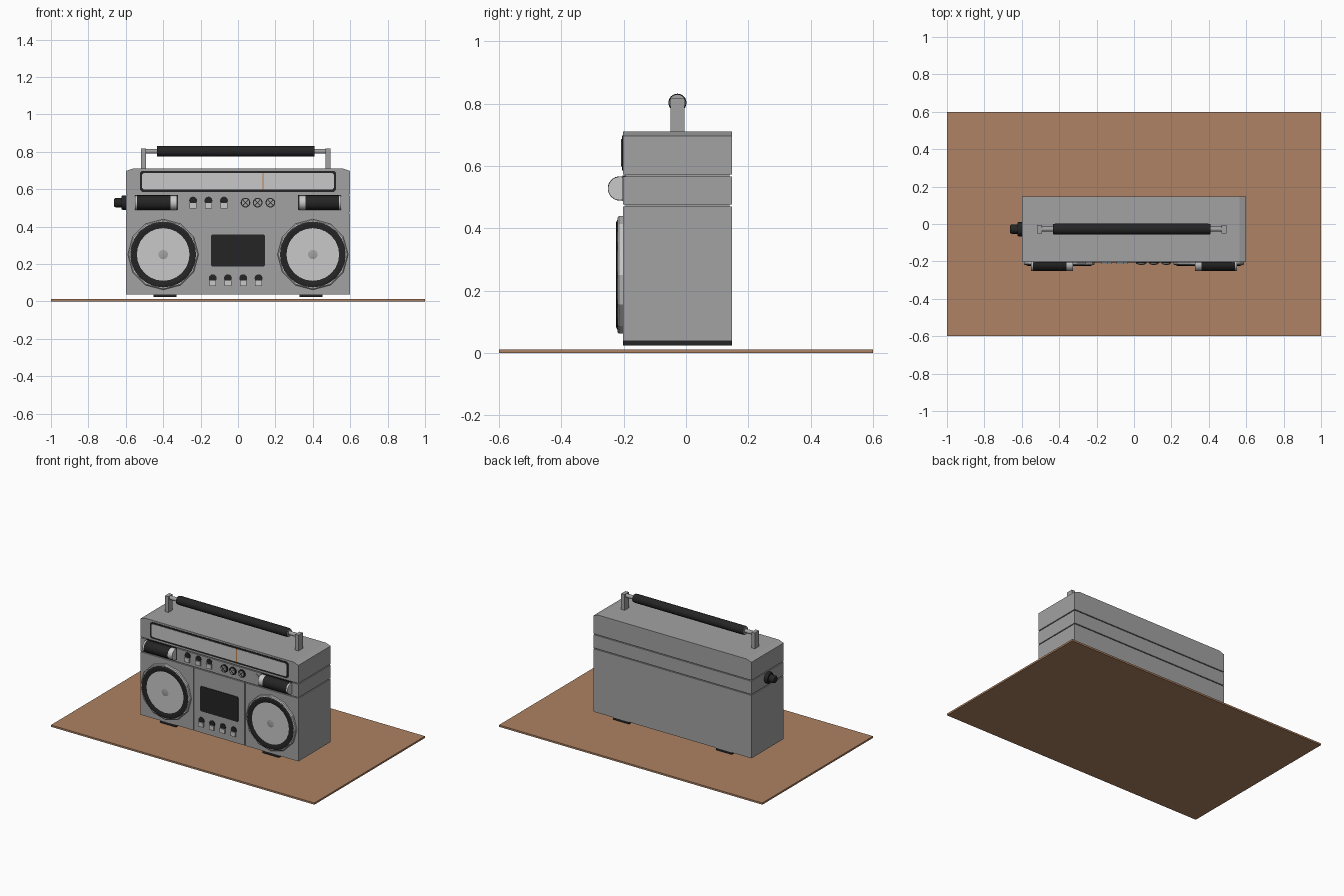
import bpy, bmesh, math
from mathutils import Vector

if "Cube" in bpy.data.objects:
    bpy.data.objects.remove(bpy.data.objects["Cube"])


def material(name, r, g, b):
    m = bpy.data.materials.new(name)
    m.diffuse_color = (r, g, b, 1)
    m.use_nodes = True
    m.node_tree.nodes["Principled BSDF"].inputs["Base Color"].default_value = m.diffuse_color
    return m


GREY = material("body grey", 0.36, 0.36, 0.36)
LIGHT = material("light grey", 0.58, 0.58, 0.58)
BLACK = material("black", 0.018, 0.018, 0.018)
WOOD = material("brown", 0.42, 0.225, 0.125)
ORANGE = material("orange", 0.5, 0.2, 0.06)

# place(u, v, h): 2D point plus height along an axis
PLACE = {
    "x": lambda u, v, h: Vector((h, u, v)),
    "y": lambda u, v, h: Vector((u, h, v)),
    "z": lambda u, v, h: Vector((u, v, h)),
}


def finish(name, bm, mat, smooth=False):
    bmesh.ops.recalc_face_normals(bm, faces=bm.faces)
    me = bpy.data.meshes.new(name)
    bm.to_mesh(me)
    bm.free()
    ob = bpy.data.objects.new(name, me)
    bpy.context.collection.objects.link(ob)
    me.materials.append(mat)
    if smooth:
        bpy.ops.object.select_all(action="DESELECT")
        ob.select_set(True)
        bpy.context.view_layer.objects.active = ob
        bpy.ops.object.shade_smooth_by_angle(angle=math.radians(35))
    return ob


def prism(name, pts, axis, a, b, mat):
    """Extrude a 2D outline along an axis from a to b."""
    bm = bmesh.new()
    rings = [[bm.verts.new(PLACE[axis](u, v, h)) for u, v in pts] for h in (a, b)]
    n = len(pts)
    for i in range(n):
        j = (i + 1) % n
        bm.faces.new((rings[0][i], rings[0][j], rings[1][j], rings[1][i]))
    bm.faces.new(rings[0])
    bm.faces.new(rings[1])
    return finish(name, bm, mat)


def box(name, x0, x1, y0, y1, z0, z1, mat):
    return prism(name, [(x0, y0), (x1, y0), (x1, y1), (x0, y1)], "z", z0, z1, mat)


def plate(name, x0, x1, z0, z1, c, y0, y1, mat):
    """Upright plate with cut corners."""
    pts = [(x0 + c, z0), (x1 - c, z0), (x1, z0 + c), (x1, z1 - c),
           (x1 - c, z1), (x0 + c, z1), (x0, z1 - c), (x0, z0 + c)]
    return prism(name, pts, "y", y0, y1, mat)


def lathe(name, profile, axis, cu, cv, mat, n=32, smooth=True):
    """Spin (radius, height) points round an axis; open ends are capped."""
    bm = bmesh.new()
    rings = []
    for r, h in profile:
        rings.append([bm.verts.new(PLACE[axis](cu + r * math.cos(2 * math.pi * i / n),
                                               cv + r * math.sin(2 * math.pi * i / n), h))
                      for i in range(n)])
    for p, q in zip(rings, rings[1:]):
        for i in range(n):
            j = (i + 1) % n
            bm.faces.new((p[i], p[j], q[j], q[i]))
    bm.faces.new(rings[0])
    bm.faces.new(rings[-1])
    return finish(name, bm, mat, smooth)


F, B = -0.202, 0.147           # front and back of the body
YC = (F + B) / 2

# table top
box("table_top", -1, 1, -0.6, 0.6, 0, 0.012, WOOD)

# body: inner core showing in the seams, and three shells
box("body_core", -0.592, 0.592, F + 0.008, B - 0.008, 0.05, 0.69, GREY)
g, d = 0.003, 0.008
lower = [(-0.6, F)]
for x in (-0.195, 0.195):
    lower += [(x - g, F), (x - g, F + d), (x + g, F + d), (x + g, F)]
lower += [(0.6, F), (0.6, B), (-0.6, B)]
prism("lower_shell", lower, "z", 0.038, 0.470, GREY)
box("control_band", -0.6, 0.6, F, B, 0.476, 0.567, GREY)
prism("upper_shell", [(-0.6, 0.573), (0.6, 0.573), (0.6, 0.697), (0.563, 0.71),
                      (-0.563, 0.71), (-0.6, 0.697)], "y", F, B, GREY)

# tuning dial
plate("dial_frame", -0.525, 0.525, 0.586, 0.698, 0.012, F - 0.003, F + 0.01, BLACK)
plate("dial_panel", -0.512, 0.512, 0.598, 0.687, 0.008, F - 0.0045, F, LIGHT)
box("dial_needle", 0.130, 0.137, F - 0.006, F, 0.598, 0.687, ORANGE)

for s, side in ((-1, "left"), (1, "right")):
    # feet
    box(side + "_foot", s * 0.39 - 0.061, s * 0.39 + 0.061, F, B, 0.024, 0.04, BLACK)

    # rollers at the ends of the control band
    box(side + "_roller_slot", s * 0.437 - 0.115, s * 0.437 + 0.115, F - 0.002, F + 0.01,
        0.488, 0.57, BLACK)
    yr, zr = -0.212, 0.528
    lathe(side + "_roller", [(0.039, s * 0.36), (0.039, s * 0.54)], "x", yr, zr, BLACK)
    for k, (a, b) in enumerate(((0.325, 0.36), (0.54, 0.551))):
        lathe(f"{side}_roller_cap_{k}", [(0.038, s * a), (0.038, s * b)], "x", yr, zr, LIGHT)

    # speakers: twelve-sided ring, dark cone and centre dome
    cx, cz = s * 0.40, 0.251
    lathe(side + "_speaker_ring", [(0.189, F + 0.005), (0.189, F - 0.013), (0.183, F - 0.018),
                                   (0.165, F - 0.018)], "y", cx, cz, LIGHT, 12, False)
    lathe(side + "_speaker_cone", [(0.176, F), (0.176, F - 0.019), (0.168, F - 0.022),
                                   (0.158, F - 0.021), (0.146, F - 0.0185), (0.045, F - 0.009)],
          "y", cx, cz, BLACK, 24)
    lathe(side + "_speaker_dome", [(0.045, F), (0.045, F - 0.011), (0.036, F - 0.016),
                                   (0.02, F - 0.019), (0.004, F - 0.02)], "y", cx, cz, GREY, 24)

# cassette window
plate("cassette_window", -0.145, 0.145, 0.187, 0.358, 0.008, F - 0.004, F + 0.01, BLACK)


# buttons: light key below a round dark recess
def button(name, x, z):
    lathe(name + "_recess", [(0.021, F + 0.005), (0.021, F - 0.004)], "y", x, z, BLACK, 20)
    box(name + "_key", x - 0.018, x + 0.018, F - 0.011, F + 0.005, z - 0.042, z - 0.012, LIGHT)


for i, x in enumerate((-0.24, -0.158, -0.075)):
    button(f"switch_{i}", x, 0.539)
for i, x in enumerate((-0.135, -0.054, 0.028, 0.11)):
    button(f"tape_button_{i}", x, 0.124)

# small round knobs with a cross on the face
for i, x in enumerate((0.04, 0.105, 0.173)):
    z = 0.528
    lathe(f"knob_base_{i}", [(0.026, F + 0.005), (0.026, F - 0.008)], "y", x, z, BLACK, 20)
    lathe(f"knob_face_{i}", [(0.02, F), (0.02, F - 0.015)], "y", x, z, GREY, 20)
    for j, a in enumerate((math.pi / 4, -math.pi / 4)):
        c, sn = math.cos(a), math.sin(a)
        pts = [(x + u * c - v * sn, z + u * sn + v * c)
               for u, v in ((-0.019, -0.002), (0.019, -0.002), (0.019, 0.002), (-0.019, 0.002))]
        prism(f"knob_cross_{i}_{j}", pts, "y", F - 0.0165 - 0.0005 * j, F - 0.01, BLACK)

# indicator disc
lathe("indicator", [(0.024, F + 0.005), (0.024, F - 0.003)], "y", 0.278, 0.528, GREY, 24)

# volume knob on the left side
lathe("volume_knob", [(0.038, -0.595), (0.038, -0.618), (0.034, -0.624), (0.026, -0.624),
                      (0.025, -0.655), (0.019, -0.663)], "x", YC, 0.528, BLACK, 24)

# carrying handle, set slightly left of centre
HX, HZ = -0.012, 0.803
for s, side in ((-1, "left"), (1, "right")):
    x = HX + s * 0.494
    box(side + "_handle_post", x - 0.013, x + 0.013, YC - 0.023, YC + 0.023, 0.70, 0.818, GREY)
    e = HX + s * 0.42
    lathe(side + "_grip_end", [(0.026, e - s * 0.005), (0.026, e + s * 0.002)], "x", YC, HZ, GREY, 24)
lathe("handle_rod", [(0.013, HX - 0.49), (0.013, HX + 0.49)], "x", YC, HZ, GREY, 20)
lathe("handle_grip", [(0.027, HX - 0.42), (0.029, HX - 0.41), (0.029, HX + 0.41),
                      (0.027, HX + 0.42)], "x", YC, HZ, BLACK, 24)
